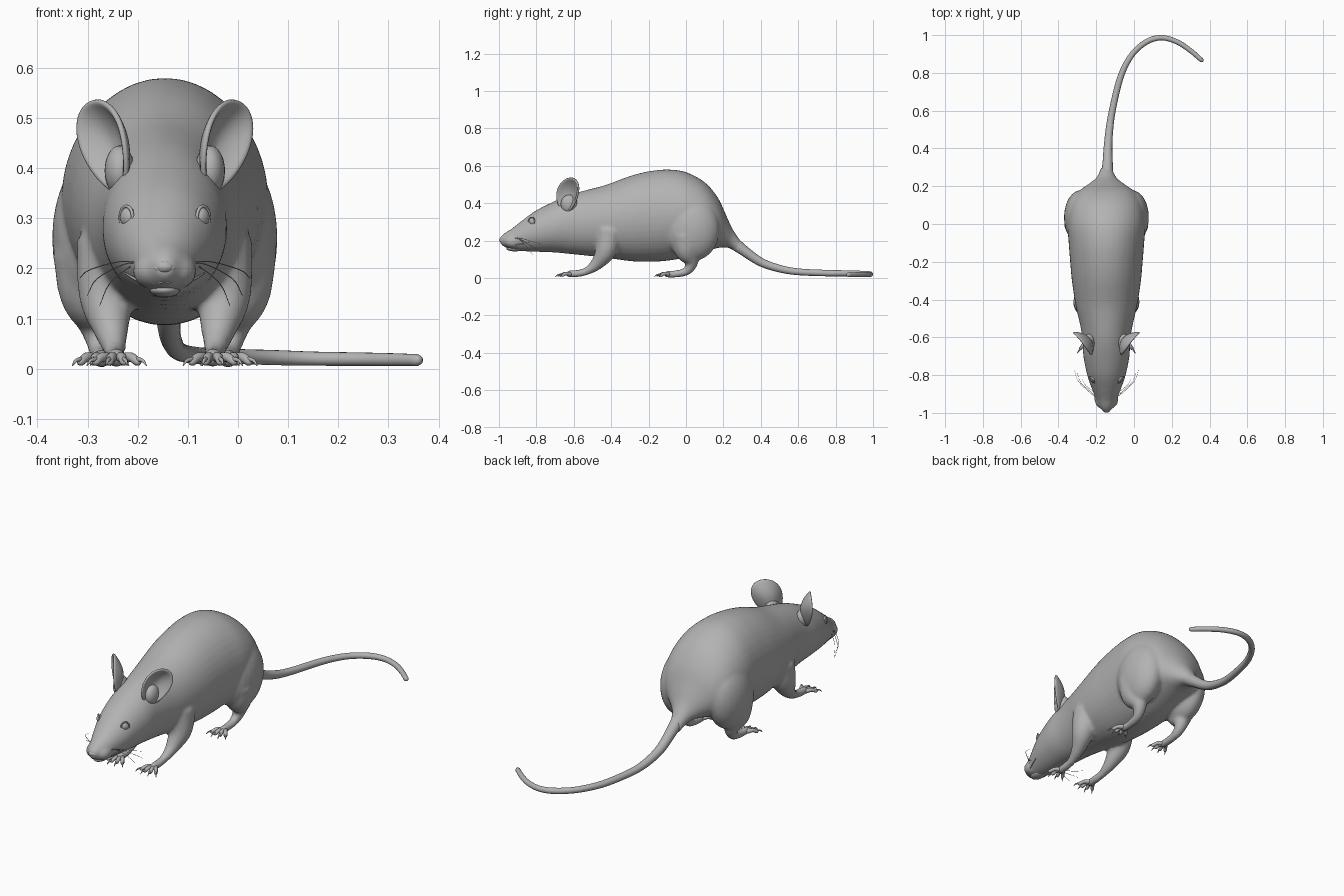
import bpy, bmesh, math
from mathutils import Vector, Matrix, Quaternion

if "Cube" in bpy.data.objects:
    bpy.data.objects.remove(bpy.data.objects["Cube"])

CX = -0.146  # body centre line
GREY = bpy.data.materials.new("grey")
GREY.diffuse_color = (0.45, 0.45, 0.45, 1)
GREY.use_nodes = True
GREY.node_tree.nodes["Principled BSDF"].inputs["Base Color"].default_value = GREY.diffuse_color


def smooth_path(pts, n):
    """Catmull-Rom through tuples of any length, n steps per span."""
    pts = [Vector(p) for p in pts]
    p = [2 * pts[0] - pts[1]] + pts + [2 * pts[-1] - pts[-2]]
    out = []
    for i in range(1, len(p) - 2):
        a, b, c, d = p[i - 1:i + 3]
        for k in range(n):
            t = k / n
            out.append(0.5 * (2 * b + (c - a) * t + (2 * a - 5 * b + 4 * c - d) * t * t
                              + (3 * b - a - 3 * c + d) * t ** 3))
    return out + [pts[-1]]


def skin(bm, rings):
    vs = [[bm.verts.new(c) for c in r] for r in rings]
    n = len(vs[0])
    for a, b in zip(vs, vs[1:]):
        for i in range(n):
            bm.faces.new((a[i], a[(i + 1) % n], b[(i + 1) % n], b[i]))
    bm.faces.new(vs[0][::-1])
    bm.faces.new(vs[-1])


def tube(bm, pts, steps=5, sides=14):
    """Round tube through (x, y, z, radius) points with rounded ends."""
    path = smooth_path(pts, steps)
    pos, rad = [Vector(p[:3]) for p in path], [max(p[3], 0.0004) for p in path]
    rings, q, last = [], None, None
    for i, c in enumerate(pos):
        t = (pos[min(i + 1, len(pos) - 1)] - pos[max(i - 1, 0)]).normalized()
        q = t.to_track_quat('Z', 'Y') if q is None else last.rotation_difference(t) @ q
        last = t
        caps = [(0, 1)]
        if i == 0:
            caps = [(-0.95, 0.3), (-0.7, 0.7), (0, 1)]
        elif i == len(pos) - 1:
            caps = [(0, 1), (0.7, 0.7), (0.95, 0.3)]
        for off, sc in caps:
            rings.append([c + t * off * rad[i] + q @ Vector((
                math.cos(a) * rad[i] * sc, math.sin(a) * rad[i] * sc, 0))
                for a in (2 * math.pi * k / sides for k in range(sides))])
    skin(bm, rings)


def ball(bm, loc, size, rot=None):
    m = Matrix.Translation(loc) @ (rot or Matrix()) @ Matrix.Diagonal((*size, 1))
    bmesh.ops.create_uvsphere(bm, u_segments=24, v_segments=16, radius=1, matrix=m)


def finish(name, bm):
    bmesh.ops.recalc_face_normals(bm, faces=bm.faces[:])
    me = bpy.data.meshes.new(name)
    for f in bm.faces:
        f.smooth = True
    bm.to_mesh(me)
    bm.free()
    me.materials.append(GREY)
    ob = bpy.data.objects.new(name, me)
    bpy.context.collection.objects.link(ob)
    return ob


def side_pts(s, pts):
    return [(CX + s * p[0], *p[1:]) for p in pts]


# Torso and head: y, half width, bottom, top
body = bmesh.new()
sections = [(-0.995, 0.016, 0.185, 0.218), (-0.97, 0.036, 0.165, 0.24), (-0.93, 0.054, 0.15, 0.265),
            (-0.87, 0.078, 0.143, 0.312), (-0.8, 0.102, 0.14, 0.362), (-0.7, 0.122, 0.136, 0.412),
            (-0.62, 0.126, 0.128, 0.445), (-0.54, 0.138, 0.12, 0.468), (-0.43, 0.163, 0.108, 0.497),
            (-0.3, 0.183, 0.09, 0.545), (-0.2, 0.192, 0.086, 0.57), (-0.1, 0.2, 0.092, 0.58),
            (0.0, 0.206, 0.11, 0.566), (0.1, 0.19, 0.14, 0.512), (0.17, 0.15, 0.16, 0.43),
            (0.215, 0.09, 0.163, 0.335), (0.25, 0.05, 0.15, 0.26), (0.3, 0.029, 0.12, 0.188)]
rings = []
for y, w, b, t in smooth_path(sections, 4):
    rings.append([(CX + w * math.cos(a), y, (b + t) / 2 + (t - b) / 2 * math.sin(a))
                  for a in (2 * math.pi * k / 40 for k in range(40))])
skin(body, rings)

for s in (1, -1):
    # Haunch and hind leg
    ball(body, (CX + s * 0.135, 0.035, 0.26), (0.09, 0.145, 0.17))
    tube(body, side_pts(s, [(0.14, 0.0, 0.22, 0.085), (0.145, 0.005, 0.145, 0.066),
                            (0.135, 0.03, 0.085, 0.037), (0.128, 0.005, 0.038, 0.024),
                            (0.126, -0.05, 0.022, 0.02), (0.126, -0.1, 0.02, 0.02)]))
    # Shoulder and front leg
    tube(body, side_pts(s, [(0.098, -0.41, 0.24, 0.08), (0.115, -0.43, 0.145, 0.058),
                            (0.107, -0.475, 0.078, 0.036), (0.1, -0.53, 0.037, 0.022),
                            (0.097, -0.58, 0.024, 0.02), (0.096, -0.625, 0.021, 0.02)]))
    # Whisker pad
    ball(body, (CX + s * 0.03, -0.925, 0.195), (0.034, 0.05, 0.035))
ob = finish("body", body)
rm = ob.modifiers.new("fuse", 'REMESH')
rm.mode, rm.voxel_size, rm.use_smooth_shade = 'VOXEL', 0.008, True
sm = ob.modifiers.new("soften", 'SMOOTH')
sm.factor, sm.iterations = 0.5, 10

# Tail
bm = bmesh.new()
tube(bm, [(CX, 0.22, 0.215, 0.04), (-0.14, 0.3, 0.153, 0.029), (-0.138, 0.4, 0.085, 0.023),
          (-0.13, 0.5, 0.05, 0.02), (-0.115, 0.6, 0.033, 0.018), (-0.08, 0.75, 0.026, 0.017),
          (-0.045, 0.84, 0.025, 0.016), (0.005, 0.915, 0.024, 0.015), (0.075, 0.969, 0.022, 0.015),
          (0.15, 0.986, 0.02, 0.014), (0.23, 0.963, 0.019, 0.0135), (0.3, 0.917, 0.018, 0.013),
          (0.357, 0.868, 0.017, 0.012)], 6, 16)
finish("tail", bm)

# Nose
bm = bmesh.new()
ball(bm, (CX, -0.981, 0.203), (0.02, 0.018, 0.014))
for s in (1, -1):
    ball(bm, (CX + s * 0.013, -0.979, 0.2), (0.01, 0.014, 0.009))
finish("nose", bm)

# Lower lip
bm = bmesh.new()
ball(bm, (CX, -0.915, 0.157), (0.03, 0.045, 0.015))
finish("lower_lip", bm)

for s, side in ((1, "right"), (-1, "left")):
    # Cupped ear: a bowed oval facing forward and outward
    bm = bmesh.new()
    u = Vector((s * 0.62, 0.78, 0))
    v = Vector((s * 0.22, 0.14, 1)).normalized()
    n = u.cross(v).normalized()
    if n.y > 0:
        n = -n
    centre = Vector((CX + s * 0.117, -0.63, 0.444))
    N, R = 32, 8
    grid = []
    for r in range(1, R + 1):
        ring = []
        for k in range(N):
            a, f = 2 * math.pi * k / N, r / R
            wide = 0.073 * (1 + 0.18 * math.sin(a))
            depth = 0.034 * (f * f - 1) + 0.012 * f ** 2 * math.cos(a) ** 2
            ring.append(bm.verts.new(centre + u * wide * f * math.cos(a)
                                     + v * 0.096 * f * math.sin(a) + n * depth))
        grid.append(ring)
    bm.faces.new(grid[0])
    for a, b in zip(grid, grid[1:]):
        for k in range(N):
            bm.faces.new((a[k], a[(k + 1) % N], b[(k + 1) % N], b[k]))
    ear = finish(side + "_ear", bm)
    so = ear.modifiers.new("thickness", 'SOLIDIFY')
    so.thickness, so.offset = 0.012, 0
    sub = ear.modifiers.new("round", 'SUBSURF')
    sub.levels = sub.render_levels = 1

    # Ear root blending into the head
    bm = bmesh.new()
    ball(bm, (CX + s * 0.09, -0.625, 0.395), (0.03, 0.045, 0.05))
    finish(side + "_ear_root", bm)

    # Eye with a thin lid ring
    bm = bmesh.new()
    turn = Matrix.Rotation(s * math.radians(52), 4, 'Z')
    ball(bm, (CX + s * 0.073, -0.822, 0.302), (0.019, 0.014, 0.02), turn)
    finish(side + "_eye", bm)
    bm = bmesh.new()
    ring = [Vector((CX + s * 0.075, -0.824, 0.302)) + turn @ Vector(
        (0.02 * math.cos(a), -0.002, 0.022 * math.sin(a)))
        for a in (2 * math.pi * k / 16 for k in range(17))]
    tube(bm, [(*p, 0.0035) for p in ring], 2, 6)
    finish(side + "_eyelid", bm)

    # Toes and claws, fanned on each foot
    for foot, ox, y0, reach in (("front", 0.096, -0.62, 0.062), ("hind", 0.128, -0.095, 0.058)):
        bm = bmesh.new()
        for k in range(4):
            g = math.radians(-36 + 24 * k)
            dx, dy = math.sin(g) * reach, -math.cos(g) * reach
            x = CX + s * ox + (k - 1.5) * 0.008
            tube(bm, [(x, y0, 0.02, 0.011), (x + dx * 0.45, y0 + dy * 0.45, 0.023, 0.0095),
                      (x + dx * 0.8, y0 + dy * 0.8, 0.014, 0.0085)], 4, 10)
            tube(bm, [(x + dx * 0.8, y0 + dy * 0.8, 0.019, 0.005),
                      (x + dx * 1.1, y0 + dy * 1.1, 0.016, 0.0035),
                      (x + dx * 1.3, y0 + dy * 1.3, 0.006, 0.001)], 3, 8)
        finish(side + "_" + foot + "_toes", bm)

    # Whiskers
    bm = bmesh.new()
    for drop, out, back in ((0.03, 0.15, -0.77), (0.065, 0.135, -0.79), (0.085, 0.11, -0.82)):
        tube(bm, side_pts(s, [(0.045, -0.925, 0.21, 0.0012),
                              (0.6 * out, -0.89, 0.218 - drop * 0.15, 0.0011),
                              (out, (back - 0.89) / 2, 0.212 - drop * 0.5, 0.001),
                              (out + 0.02, back, 0.21 - drop, 0.0006)]), 4, 5)
    finish(side + "_whiskers", bm)

    # Mouth line
    bm = bmesh.new()
    tube(bm, side_pts(s, [(0.004, -0.978, 0.172, 0.002), (0.04, -0.945, 0.172, 0.003),
                          (0.061, -0.89, 0.18, 0.003), (0.078, -0.84, 0.19, 0.002)]), 4, 6)
    finish(side + "_mouth_line", bm)
